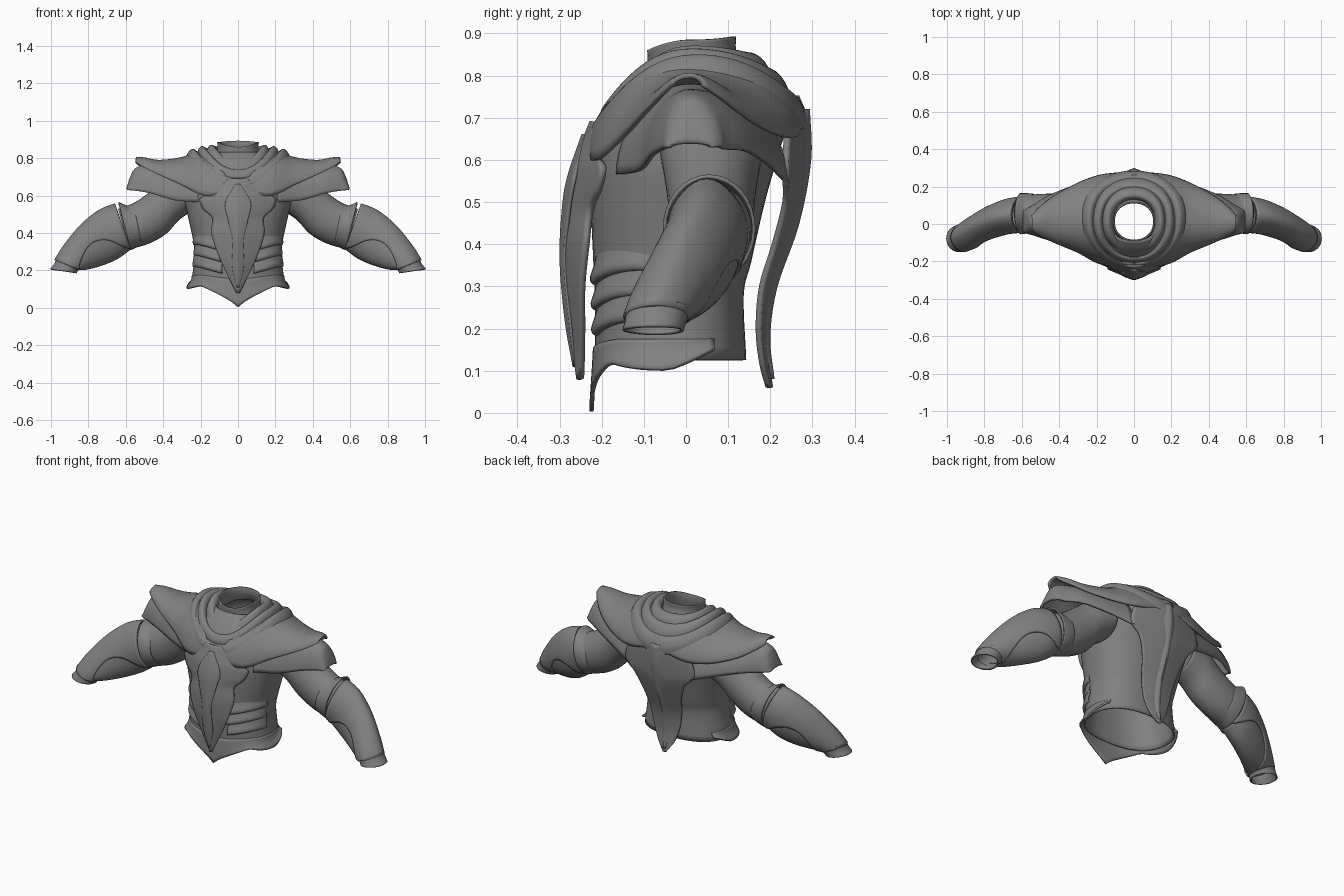
import bpy, bmesh
from math import sin, cos, pi
from mathutils import Vector

if "Cube" in bpy.data.objects:
    bpy.data.objects.remove(bpy.data.objects["Cube"])

STEEL = bpy.data.materials.new("dark_grey")
STEEL.diffuse_color = (.22, .22, .22, 1)
STEEL.use_nodes = True
STEEL.node_tree.nodes["Principled BSDF"].inputs["Base Color"].default_value = STEEL.diffuse_color


def spline(rows, n=5):
    """Catmull-Rom interpolation through rows of numbers."""
    rows = [Vector(r) for r in rows]
    out = []
    for i in range(len(rows) - 1):
        b, c = rows[i], rows[i + 1]
        a = rows[i - 1] if i else 2 * b - c
        d = rows[i + 2] if i + 2 < len(rows) else 2 * c - b
        for k in range(n):
            t = k / n
            out.append(0.5 * (2 * b + (c - a) * t + (2 * a - 5 * b + 4 * c - d) * t * t
                              + (3 * b - a - 3 * c + d) * t ** 3))
    return out + [rows[-1]]


def grid(name, rows, closed=False, mirror=False, thick=0.01):
    """Skin a grid of points, then thicken and mirror it."""
    bm = bmesh.new()
    vs = [[bm.verts.new(p) for p in r] for r in rows]
    m = len(rows[0])
    for a, b in zip(vs, vs[1:]):
        for j in range(m if closed else m - 1):
            k = (j + 1) % m
            bm.faces.new((a[j], a[k], b[k], b[j]))
    bmesh.ops.recalc_face_normals(bm, faces=bm.faces)
    me = bpy.data.meshes.new(name)
    bm.to_mesh(me)
    bm.free()
    me.materials.append(STEEL)
    ob = bpy.data.objects.new(name, me)
    bpy.context.collection.objects.link(ob)
    bpy.ops.object.select_all(action='DESELECT')
    ob.select_set(True)
    bpy.context.view_layer.objects.active = ob
    bpy.ops.object.shade_smooth_by_angle(angle=0.7)
    s = ob.modifiers.new("thickness", 'SOLIDIFY')
    s.thickness, s.offset = thick, 0
    if mirror:
        ob.modifiers.new("mirror", 'MIRROR').use_mirror_merge = False
    return ob


def spow(v, p):
    return abs(v) ** p * (1 if v >= 0 else -1)


def oval(t, hw, yf, yb, p=0.85):
    """Point on a rounded body section; t = 0 is the front."""
    return hw * spow(sin(t), p), (yf + yb) / 2 - spow(cos(t), p) * (yb - yf) / 2


TURN = [2 * pi * i / 64 for i in range(64)]

# torso shell: z, half width, front y, back y
BODY = spline([(.125, .245, -.21, .138), (.28, .228, -.212, .132), (.36, .235, -.215, .15),
               (.5, .265, -.22, .182), (.6, .285, -.212, .21), (.7, .27, -.19, .235),
               (.78, .2, -.14, .21), (.83, .13, -.09, .14)])
grid("torso_shell", [[(*oval(t, w, f, b), z) for t in TURN] for z, w, f, b in BODY], True)


def body_at(z):
    return min(BODY, key=lambda r: abs(r[0] - z))


# waist guard round the front and hips, with pointed front hem
waist = []
for k in range(7):
    v = k / 6
    ring = []
    for i in range(49):
        t = (i / 24 - 1) * 2.15
        x, y = oval(t, .242 + .03 * v * v, -.216 - .008 * v, .135 + .006 * v)
        s = min(1, abs(x) / .2)
        if cos(t) > 0:
            top, low = .15 + .025 * s, .003 + .115 * s ** .8 - .015 * max(0, abs(x) - .2) / .07
        else:
            top, low = .175, .103 - .09 * cos(t)
        ring.append((x, y, top + (low - top) * v))
    waist.append(ring)
grid("waist_guard", waist)

# overlapping abdominal bands
for n, z0 in enumerate((.2, .26, .32)):
    band = []
    for dz, off in spline([(.055, .002), (.025, .01), (0, .018), (-.012, .014), (-.015, .003)], 3):
        row = []
        for i in range(21):
            t = .3 + 1.15 * i / 20
            z = z0 + dz + .035 * sin(i / 20 * pi * .6)
            _, w, f, b = body_at(z0 + .02)
            row.append((*oval(t, w + off * .5, f - off, b), z))
        band.append(row)
    grid(f"abdominal_band_{n + 1}", band, mirror=True, thick=.006)


def plate(name, rows, sharp=1.3, thick=.014):
    """Keeled plate: z, half width, centre y, edge y."""
    us = [i / 10 - 1 for i in range(21)]
    return grid(name, [[(w * u, e + (c - e) * (1 - abs(u) ** sharp), z) for u in us]
                       for z, w, c, e in spline(rows)], thick=thick)


# front tabard and its raised centre leaf
plate("chest_plate", [(.69, .05, -.222, -.215), (.62, .12, -.25, -.215), (.585, .2, -.262, -.195),
                      (.53, .185, -.272, -.205), (.48, .135, -.279, -.225), (.4, .14, -.285, -.235),
                      (.3, .11, -.281, -.245), (.2, .065, -.27, -.245), (.08, .004, -.253, -.246)])
plate("chest_leaf", [(.66, .012, -.244, -.24), (.56, .068, -.278, -.263), (.48, .055, -.291, -.277),
                     (.36, .028, -.296, -.286), (.22, .03, -.284, -.274), (.11, .004, -.265, -.262)], thick=.008)
# back tabard and spine ridge
plate("back_plate", [(.75, .08, .262, .245), (.69, .18, .282, .24), (.57, .22, .278, .235),
                     (.5, .16, .268, .235), (.4, .12, .235, .21), (.3, .1, .2, .18),
                     (.2, .08, .185, .172), (.12, .05, .19, .18), (.06, .008, .2, .195)])
plate("spine_ridge", [(.72, .03, .287, .27), (.6, .05, .29, .265), (.45, .035, .262, .235),
                      (.3, .03, .21, .187), (.18, .025, .193, .176), (.08, .005, .203, .195)])


def rings(name, rows, n=5, thick=.008):
    """Sloping rings: half width, front y, front z, back y, back z, side z."""
    out = []
    for w, f, zf, b, zb, zs in spline(rows, n):
        ring = []
        for t in TURN:
            c2 = cos(t) ** 2
            ring.append((*oval(t, w, f, b, .92), zs * (1 - c2) + (zf if cos(t) > 0 else zb) * c2))
        out.append(ring)
    return grid(name, out, True, thick=thick)


# neck collar and rolled mantle folds
rings("neck_collar", [(.108, -.088, .86, .115, .893, .885), (.106, -.088, .82, .115, .86, .86),
                      (.112, -.1, .76, .13, .82, .8)])
rings("inner_mantle_fold", [(.11, -.10, .745, .13, .82, .81), (.125, -.125, .775, .15, .85, .855),
                            (.15, -.15, .755, .18, .835, .865), (.172, -.165, .715, .2, .80, .82)])
rings("middle_mantle_fold", [(.155, -.15, .70, .18, .80, .80), (.18, -.18, .735, .205, .81, .855),
                             (.205, -.2, .71, .23, .785, .852), (.222, -.2, .675, .245, .75, .80)])
rings("outer_mantle_fold", [(.2, -.18, .67, .22, .76, .80), (.235, -.21, .69, .258, .75, .845),
                            (.262, -.226, .66, .28, .71, .83), (.285, -.222, .625, .28, .67, .785)])


def saddle(name, rows, thick=.012):
    """Arched shoulder plate: top x, top z, hem x, front y, front z, back y, back z."""
    out = []
    for x, zt, xe, f, zf, b, zb in spline(rows):
        row = []
        for i in range(25):
            t = (i / 24 - .5) * pi
            e, ze = (f, zf) if t < 0 else (b, zb)
            row.append((x + (xe - x) * sin(t) ** 2, .01 + (e - .01) * abs(sin(t)),
                        ze + (zt - ze) * cos(t) ** 1.1))
        out.append(row)
    return grid(name, out, mirror=True, thick=thick)


# layered shoulder guards
saddle("upper_shoulder_guard", [(.17, .82, .03, -.232, .61, .275, .69), (.22, .83, .18, -.21, .6, .258, .655),
                                (.3, .8, .3, -.148, .655, .215, .66), (.42, .785, .42, -.098, .71, .15, .695),
                                (.5, .798, .5, -.06, .75, .09, .74), (.545, .8, .545, -.03, .78, .04, .775)])
saddle("lower_shoulder_guard", [(.22, .78, .2, -.165, .565, .24, .545), (.34, .765, .34, -.11, .575, .195, .59),
                                (.46, .76, .46, -.08, .61, .145, .62), (.54, .745, .54, -.055, .625, .095, .625),
                                (.57, .7, .57, -.047, .628, .08, .63), (.59, .64, .59, -.04, .63, .06, .63)])


def sleeve(name, rows, grow=0, arc=False, crest=0, thick=.008):
    """Tube along an arm: top x, top z, bottom x, bottom z, centre y, half depth [, open arc]."""
    out = []
    for r in spline(rows):
        top, bot = Vector((r[0], r[4], r[1])), Vector((r[2], r[4], r[3]))
        mid, up = (top + bot) / 2, (top - bot) / 2
        up += up.normalized() * grow
        row = []
        for i in range(33 if arc else 32):
            t = (i / 16 - 1) * r[6] if arc else 2 * pi * i / 32
            k = 1 + crest * max(0, cos(t)) ** 6
            row.append(mid + up * cos(t) * k + Vector((0, (r[5] + grow) * sin(t), 0)))
        out.append(row)
    return grid(name, out, not arc, True, thick)


# arms: upper sleeve, elbow band, forearm, guard with cut-out, wrist cuff
sleeve("upper_arm", [(.26, .74, .25, .52, .06, .12), (.36, .7, .32, .47, .06, .11),
                     (.45, .63, .385, .40, .06, .1), (.55, .56, .47, .35, .06, .096),
                     (.64, .525, .58, .315, .055, .092)])
sleeve("elbow_band", [(.555, .535, .515, .34, .057, .1), (.6, .545, .545, .325, .057, .104),
                      (.638, .562, .575, .312, .055, .106)])
FORE = [(.65, .535, .575, .315, .05, .086), (.735, .5, .65, .262, .036, .083),
        (.83, .425, .735, .227, .0, .08), (.915, .325, .81, .208, -.045, .075),
        (.965, .25, .855, .205, -.072, .066)]
sleeve("forearm", FORE)
sleeve("forearm_guard", [r + (a,) for r, a in zip(FORE, (2.7, 1.75, 1.45, 1.9, 2.7))],
       .007, True, .1, .01)
sleeve("wrist_cuff", [(.962, .265, .84, .225, -.065, .07), (.975, .235, .86, .203, -.072, .066),
                      (.998, .205, .87, .187, -.078, .066)], .003)
